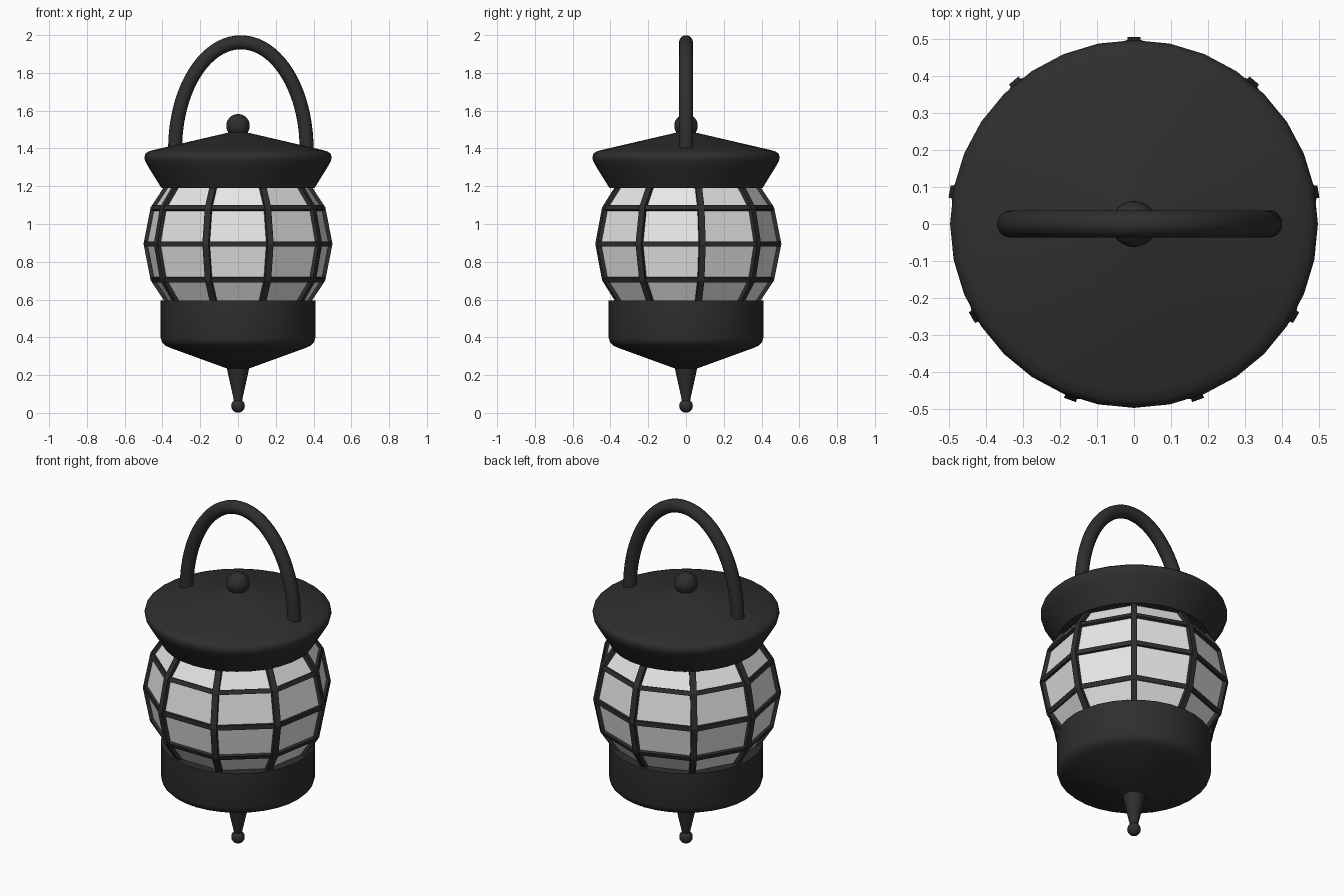
import bpy, bmesh, math
from mathutils import Vector

if "Cube" in bpy.data.objects:
    bpy.data.objects.remove(bpy.data.objects["Cube"])


def material(name, c):
    m = bpy.data.materials.new(name)
    m.diffuse_color = (c, c, c, 1)
    m.use_nodes = True
    m.node_tree.nodes["Principled BSDF"].inputs["Base Color"].default_value = m.diffuse_color
    return m


BLACK = material("black_metal", 0.028)
GLASS = material("frosted_glass", 0.8)


def finish(name, bm, mat, smooth=None):
    bmesh.ops.remove_doubles(bm, verts=bm.verts, dist=1e-5)
    bmesh.ops.recalc_face_normals(bm, faces=bm.faces)
    me = bpy.data.meshes.new(name)
    bm.to_mesh(me)
    bm.free()
    me.materials.append(mat)
    ob = bpy.data.objects.new(name, me)
    bpy.context.collection.objects.link(ob)
    if smooth:
        bpy.ops.object.select_all(action='DESELECT')
        ob.select_set(True)
        bpy.context.view_layer.objects.active = ob
        bpy.ops.object.shade_smooth_by_angle(angle=math.radians(smooth))
    return ob


def sweep(bm, sections, closed=False, caps=False):
    # Skin a list of equal-length closed loops
    loops = [[bm.verts.new(p) for p in s] for s in sections]
    n = len(loops[0])
    pairs = list(zip(loops, loops[1:])) + ([(loops[-1], loops[0])] if closed else [])
    for a, b in pairs:
        for i in range(n):
            j = (i + 1) % n
            bm.faces.new((a[i], a[j], b[j], b[i]))
    if caps:
        bm.faces.new(loops[0])
        bm.faces.new(loops[-1])


def ring(r, z, n):
    # Starts at the back (+y)
    return [(r * math.sin(2 * math.pi * i / n), r * math.cos(2 * math.pi * i / n), z)
            for i in range(n)]


def lathe(name, profile, mat, n=32, smooth=None, closed=False):
    bm = bmesh.new()
    sweep(bm, [ring(r, z, n) for r, z in profile], closed, not closed)
    return finish(name, bm, mat, smooth)


def ball(name, z, r):
    bm = bmesh.new()
    bmesh.ops.create_uvsphere(bm, u_segments=24, v_segments=16, radius=r)
    bmesh.ops.translate(bm, verts=bm.verts, vec=(0, 0, z))
    finish(name, bm, BLACK, 60)


# Roof, base and bottom spike
lathe("roof", [(0.405, 1.19), (0.475, 1.303), (0.491, 1.332), (0.496, 1.352), (0.491, 1.37),
               (0.478, 1.382), (0.45, 1.391), (0.003, 1.495)], BLACK, 32, 40)
lathe("base", [(0.003, 0.215), (0.355, 0.343), (0.385, 0.356), (0.402, 0.373), (0.409, 0.397),
               (0.409, 0.595)], BLACK, 32, 40)
lathe("spike", [(0.016, 0.04), (0.06, 0.24)], BLACK, 24, 40)
ball("roof_knob", 1.52, 0.062)
ball("spike_tip", 0.037, 0.036)

# Nine-sided faceted globe
SIDES, R, ZC = 9, 0.49, 0.895
STEPS = [math.radians(22.5 * k) for k in range(-2, 3)]
lathe("glass_globe", [(R * math.cos(t), ZC + R * math.sin(t)) for t in STEPS], GLASS, SIDES)

# Horizontal bands on the globe
for k, t in enumerate(STEPS[1:4]):
    c, s = math.cos(t), math.sin(t)
    prof = [((R + d) * c - h * s, ZC + (R + d) * s + h * c)
            for d, h in ((-0.014, -0.013), (0.013, -0.013), (0.013, 0.013), (-0.014, 0.013))]
    lathe("band_%d" % k, prof, BLACK, SIDES, closed=True)

# Vertical ribs on the globe corners
bm = bmesh.new()
for i in range(SIDES):
    a = 2 * math.pi * i / SIDES
    out, side = Vector((math.sin(a), math.cos(a), 0)), Vector((math.cos(a), -math.sin(a), 0))
    secs = []
    for t in STEPS:
        secs.append([out * (R + d) * math.cos(t) + side * w + Vector((0, 0, ZC + (R + d) * math.sin(t)))
                     for d, w in ((-0.02, -0.017), (0.015, -0.017), (0.015, 0.017), (-0.02, 0.017))])
    sweep(bm, secs, caps=True)
finish("ribs", bm, BLACK)

# Arched handle, slightly off centre in x
bm = bmesh.new()
path = [(0.0, 0.0, math.pi / 2 * 0)]
secs, A, H, T, N = [], 0.348, 0.565, 0.037, 40
for i in range(N + 1):
    t = math.pi * i / N
    p = Vector((0.015 + A * math.cos(t), 0, 1.397 + H * math.sin(t)))
    nrm = Vector((H * math.cos(t), 0, A * math.sin(t))).normalized()
    sec = [p + T * (math.cos(u) * nrm + math.sin(u) * Vector((0, 1, 0)))
           for u in (2 * math.pi * j / 16 for j in range(16))]
    if i == 0:
        secs.append([q - Vector((0, 0, 0.02)) for q in sec])
    secs.append(sec)
    if i == N:
        secs.append([q - Vector((0, 0, 0.02)) for q in sec])
sweep(bm, secs, caps=True)
finish("handle", bm, BLACK, 50)
